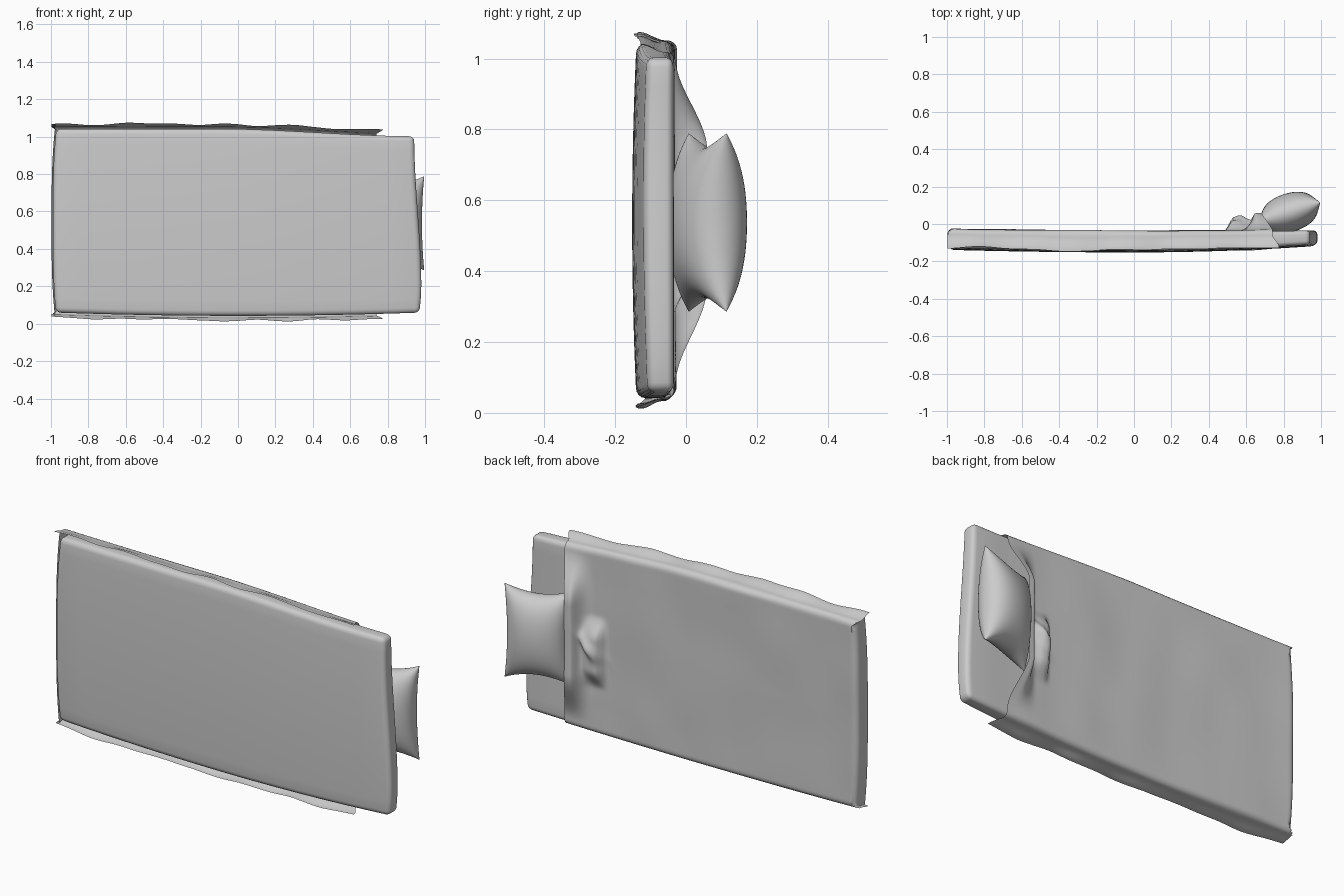
import bpy, bmesh, math
from mathutils import Vector, noise

if "Cube" in bpy.data.objects:
    bpy.data.objects.remove(bpy.data.objects["Cube"])


def finish(name, bm, angle=50):
    bmesh.ops.recalc_face_normals(bm, faces=bm.faces)
    me = bpy.data.meshes.new(name)
    bm.to_mesh(me)
    bm.free()
    ob = bpy.data.objects.new(name, me)
    bpy.context.collection.objects.link(ob)
    bpy.context.view_layer.objects.active = ob
    ob.select_set(True)
    bpy.ops.object.shade_smooth_by_angle(angle=math.radians(angle))
    ob.select_set(False)
    return ob


def surface(bm, nu, nv, point):
    """Grid of quads, point(u, v) with u and v in 0..1."""
    rows = [[bm.verts.new(point(i / nu, j / nv)) for j in range(nv + 1)] for i in range(nu + 1)]
    for i in range(nu):
        for j in range(nv):
            bm.faces.new((rows[i][j], rows[i + 1][j], rows[i + 1][j + 1], rows[i][j + 1]))


def bump(d, width):
    return math.exp(-(d / width) ** 2)


def step(a, b, x):
    t = min(1, max(0, (x - a) / (b - a)))
    return t * t * (3 - 2 * t)


# Mattress outline, shared with the blanket
def z_top(x):
    return 1.042 - 0.04 * step(-0.1, 1.0, x)


def z_bottom(x):
    return 0.042 + 0.018 * x * x


def y_upper(x):
    return -0.045 + 0.012 * x * x


def y_under(x, z):
    w = (z - 0.54) / 0.5
    return -0.152 + (0.036 if x > 0 else 0.014) * x * x + 0.012 * w * w


def x_left(z):
    return -0.99 + 0.018 * abs((z - 0.54) / 0.5) ** 3


def x_right(z):
    return 0.98 - 0.038 * step(0.2, 1.0, z) - 0.012 * step(0.2, 0.0, z)


# Mattress: rounded slab, sliced and bent to the outline
bm = bmesh.new()
bmesh.ops.create_cube(bm, size=1)
for v in bm.verts:
    v.co = Vector((v.co.x * 1.97, v.co.y * 0.11, v.co.z))
bmesh.ops.bevel(bm, geom=bm.edges[:], offset=0.028, segments=4, profile=0.5, affect='EDGES')
for axis, half in ((Vector((1, 0, 0)), 0.985), (Vector((0, 0, 1)), 0.5)):
    for k in range(1, 20):
        bmesh.ops.bisect_plane(bm, geom=bm.verts[:] + bm.edges[:] + bm.faces[:],
                               plane_co=axis * half * 0.93 * (k / 10 - 1), plane_no=axis)
for v in bm.verts:
    u, t, w = v.co.x / 1.97 + 0.5, v.co.y / 0.11 + 0.5, v.co.z + 0.5
    x = -0.985 + 1.965 * u
    z = z_bottom(x) + (z_top(x) - z_bottom(x)) * w
    x = x_left(z) + (x_right(z) - x_left(z)) * u
    v.co = (x, y_under(x, z) + (y_upper(x) - y_under(x, z)) * t, z)
finish("mattress", bm)

# Blanket: sheet that bends over three edges, lifted at the pillow
R = 0.03


def over_edge(d):
    """Distance past the start of the bend -> (outward, drop)."""
    if d <= 0:
        return d, 0
    if d < R * math.pi / 2:
        return R * math.sin(d / R), R * (1 - math.cos(d / R))
    return R, R + d - R * math.pi / 2


def blanket_point(u, v):
    a = -1.075 + u * 1.815
    b = (v - 0.5) * 2 * 0.605
    out_x, drop_x = over_edge(-0.967 - a)
    x = -0.967 - out_x
    out_z, drop_z = over_edge(abs(b) - 0.479)
    wob = noise.noise(Vector((x * 4, b * 3, 1.7)))
    drop = max(drop_x, drop_z * (0.92 + 0.18 * wob))
    half = 0.479 + out_z
    lo, hi = z_bottom(x) - 0.009, z_top(x) + 0.009
    z = lo + (hi - lo) * (0.5 + math.copysign(half, b) / 1.018)
    # loose hem flaring away from the sides
    hem = step(0.035, 0.105, drop_z) * (0.017 + 0.012 * noise.noise(Vector((x * 5, b, 9))))
    z += math.copysign(hem, b)
    if drop_x > drop_z:
        x += 0.018 * abs((z - 0.54) / 0.5) ** 3
    y = y_upper(x) + 0.009 - drop
    y += 0.005 * wob * (1 - step(0, 0.03, drop))
    # tent rising onto the pillow edge
    lift = step(1.0, 0.74, z) * step(0.08, 0.36, z)
    y += 0.088 * lift * step(0.57, 0.70, a) * (1 - step(0, 0.02, drop))
    # bunched fold beside the pillow
    fold = step(0.28, 0.40, z) * step(0.68, 0.56, z)
    y += 0.055 * fold * step(0.485, 0.53, a) * step(0.64, 0.56, a)
    y += 0.03 * bump(z - 0.50 - (a - 0.55) * 0.8, 0.035) * bump(a - 0.58, 0.06)
    x -= 0.06 * lift * step(0.6, 0.74, a)
    x += 0.035 * step(0.03, 0.1, drop_z) * step(0.6, 0.74, a)
    return x, y, z


bm = bmesh.new()
surface(bm, 130, 100, blanket_point)
finish("blanket", bm, 80)

# Pillow: two puffed halves with pinched corners, leaning outward
bm = bmesh.new()
tilt = math.radians(18)
for side in (1, -1):
    def pillow_point(u, v, side=side):
        p, q = -math.cos(math.pi * u), -math.cos(math.pi * v)
        lx = 0.172 * p * (1 - 0.10 * (1 - q * q))
        lz = 0.252 * q * (1 - 0.16 * (1 - p * p))
        puff = 0.103 * ((1 - p * p) * (1 - q * q)) ** 0.5 * (1 + 0.12 * (p * p + q * q))
        ly = side * puff
        return (0.832 + lx * math.cos(tilt) - ly * math.sin(tilt),
                0.061 + lx * math.sin(tilt) + ly * math.cos(tilt),
                0.537 + lz)
    surface(bm, 28, 32, pillow_point)
bmesh.ops.remove_doubles(bm, verts=bm.verts, dist=0.0004)
finish("pillow", bm, 80)
